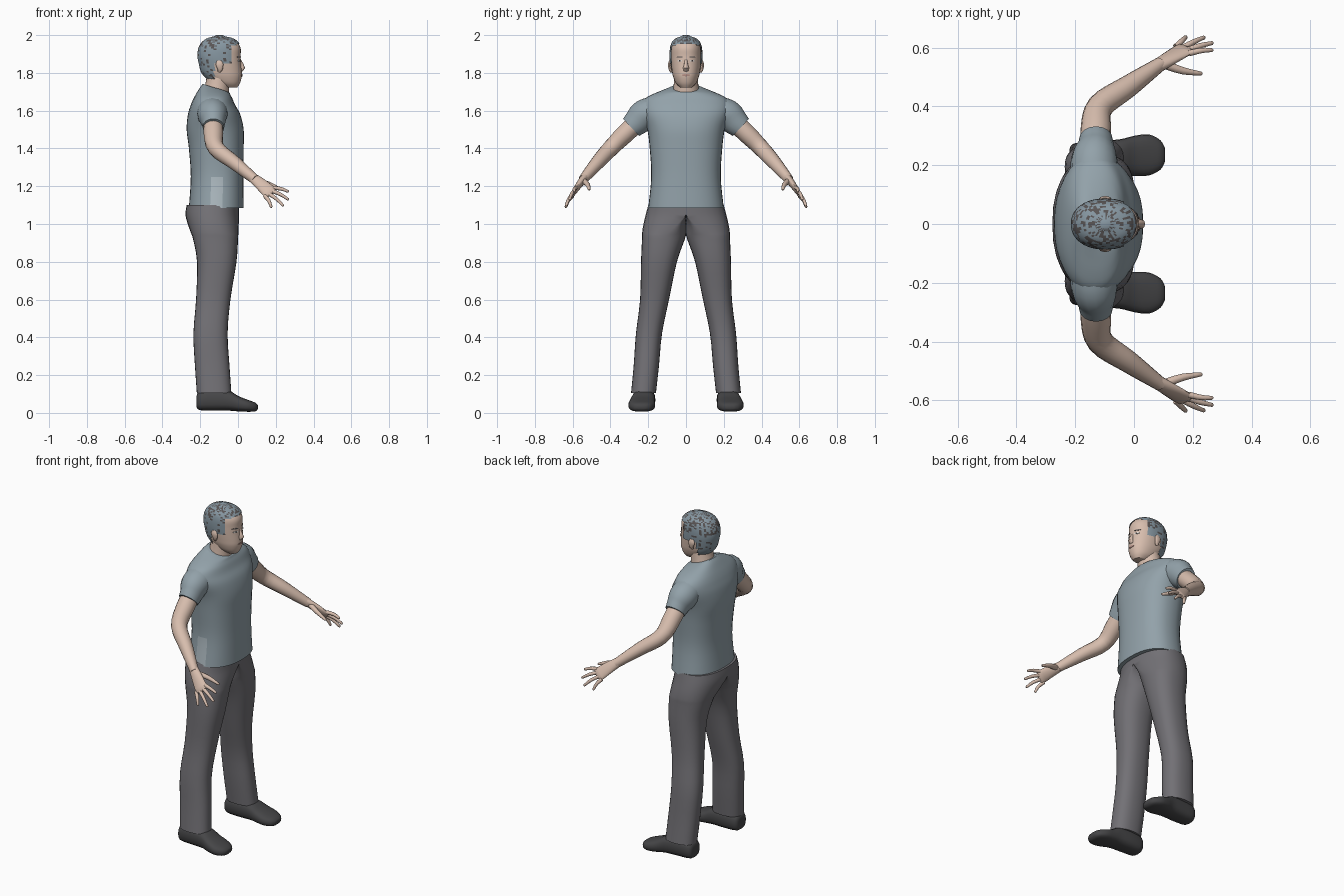
import bpy, bmesh, math, random
from mathutils import Vector

random.seed(4)
if "Cube" in bpy.data.objects:
    bpy.data.objects.remove(bpy.data.objects["Cube"])


def material(name, r, g, b):
    m = bpy.data.materials.new(name)
    m.use_nodes = True
    m.diffuse_color = (r, g, b, 1)
    bsdf = m.node_tree.nodes["Principled BSDF"]
    bsdf.inputs["Base Color"].default_value = (r, g, b, 1)
    bsdf.inputs["Roughness"].default_value = 0.8
    return m


skin = material("skin", .68, .51, .42)
shirt_blue = material("shirt blue grey", .29, .36, .40)
patch_blue = material("pale patch", .42, .49, .53)
trouser_grey = material("trouser grey", .17, .165, .18)
shoe_grey = material("shoe dark grey", .06, .06, .063)
hair_grey = material("hair slate", .24, .31, .36)
hair_dark = material("hair dark", .10, .09, .09)
eye_white = material("eye white", .75, .73, .70)
eye_dark = material("eye dark", .05, .04, .04)
lip_tone = material("lips", .45, .27, .23)


def resample(rows, k=4):
    """Smoothly interpolate rows of numbers, k steps per span."""
    out = []
    for i in range(len(rows) - 1):
        a, b = rows[i], rows[i + 1]
        p = rows[max(i - 1, 0)]
        q = rows[min(i + 2, len(rows) - 1)]
        for s in range(k):
            t = s / k
            out.append([.5 * (2 * B + (C - A) * t + (2 * A - 5 * B + 4 * C - D) * t * t
                              + (3 * B - A - 3 * C + D) * t ** 3)
                        for A, B, C, D in zip(p, a, b, q)])
    return out + [list(rows[-1])]


def loft(name, rings, mats, rule=None, caps=True, mirror=False):
    """Skin rings of points; rule(centre) gives a material index or None to skip."""
    bm = bmesh.new()
    vs = [[bm.verts.new(p) for p in r] for r in rings]
    n = len(rings[0])
    quads = [(a[i], a[(i + 1) % n], b[(i + 1) % n], b[i])
             for a, b in zip(vs, vs[1:]) for i in range(n)]
    if caps:
        quads += [vs[0], vs[-1]]
    for q in quads:
        if mirror and all(abs(v.co.y) < 1e-4 for v in q):
            continue
        index = rule(sum((v.co for v in q), Vector()) / len(q)) if rule else 0
        if index is not None:
            bm.faces.new(q).material_index = index
    bmesh.ops.remove_doubles(bm, verts=bm.verts, dist=1e-5)
    loose = [v for v in bm.verts if not v.link_faces]
    bmesh.ops.delete(bm, geom=loose, context='VERTS')
    bmesh.ops.recalc_face_normals(bm, faces=bm.faces)
    me = bpy.data.meshes.new(name)
    bm.to_mesh(me)
    bm.free()
    ob = bpy.data.objects.new(name, me)
    bpy.context.collection.objects.link(ob)
    for m in mats:
        me.materials.append(m)
    bpy.ops.object.select_all(action='DESELECT')
    bpy.context.view_layer.objects.active = ob
    ob.select_set(True)
    bpy.ops.object.shade_smooth_by_angle(angle=math.radians(50))
    if mirror:
        mod = ob.modifiers.new("mirror", 'MIRROR')
        mod.use_axis = (False, True, False)
    return ob


def power(v, e):
    return math.copysign(abs(v) ** e, v)


def level(z, x0, x1, hw, tilt=0, n=36, e=.85, grow=0):
    """Horizontal rounded ring, tilted so that its front drops."""
    c, h = (x0 + x1) / 2, (x1 - x0) / 2 + grow
    return [Vector((c + h * power(math.cos(a), e), (hw + grow) * power(math.sin(a), e),
                    z - tilt * math.cos(a)))
            for a in (2 * math.pi * i / n for i in range(n))]


def tube(path, side=(0, 0, 1), n=16):
    """Rings of (x, y, z, width radius, thickness radius) along a path."""
    pts = [Vector(p[:3]) for p in path]
    rings = []
    for i, p in enumerate(path):
        d = (pts[min(i + 1, len(pts) - 1)] - pts[max(i - 1, 0)]).normalized()
        u = Vector(side)
        u = (u - d * u.dot(d)).normalized()
        w = d.cross(u)
        rings.append([pts[i] + u * p[3] * math.cos(a) + w * p[4] * math.sin(a)
                      for a in (2 * math.pi * k / n for k in range(n))])
    return rings


def rounded(path, side=(0, 0, 1), n=10, k=3):
    """Resampled tube with a tapered tip."""
    rows = resample(path, k)
    a, b = Vector(rows[-2][:3]), Vector(rows[-1][:3])
    tip = b + (b - a).normalized() * rows[-1][4] * .6
    rows.append([*tip, rows[-1][3] * .5, rows[-1][4] * .5])
    return tube(rows, side, n)


# Shirt: body with a pale patch on one flank, then sleeves
body = [(1.085, -.26, .03, .2, 0), (1.25, -.25, .028, .184, 0), (1.4, -.26, .03, .192, 0),
        (1.5, -.272, .03, .205, 0), (1.58, -.265, .012, .23, 0), (1.63, -.25, -.015, .235, 0),
        (1.665, -.235, -.03, .215, 0), (1.69, -.218, -.04, .17, .006),
        (1.71, -.2, -.045, .115, .015), (1.72, -.185, -.05, .08, .022)]
loft("shirt_body", [level(*r) for r in resample(body)], [shirt_blue, patch_blue],
     lambda c: int(c.z < 1.25 and c.y < -.1 and abs(c.x + .125) < .03))
loft("sleeves", tube(resample([(-.135, .13, 1.615, .07, .08), (-.135, .215, 1.58, .082, .08),
                               (-.13, .26, 1.54, .072, .064), (-.13, .29, 1.512, .062, .057)])),
     [shirt_blue], mirror=True)

# Trousers: rings split at a middle line so the legs join at the crotch
legs = [(.105, -.218, -.035, .225, .066, .066), (.25, -.228, -.045, .21, .067, .067),
        (.42, -.236, -.055, .195, .07, .068), (.6, -.222, -.04, .167, .076, .077),
        (.8, -.217, -.008, .142, .096, .094), (.92, -.238, .0, .118, .115, .112),
        (.955, -.25, .002, .09, .142, .09), (1.0, -.266, .004, .045, .18, .045),
        (1.05, -.278, .006, 0, .213, 0), (1.1, -.272, .006, 0, .2, 0)]


def leg_ring(z, x0, x1, yc, wo, wi, n=28):
    ring = []
    for i in range(n):
        a = 2 * math.pi * i / n
        s = power(math.sin(a), .85)
        y = yc + (wo if s > 0 else wi) * s
        ring.append(Vector(((x0 + x1) / 2 + (x1 - x0) / 2 * power(math.cos(a), .85),
                            max(y, 0), z)))
    return ring


loft("trousers", [leg_ring(*r) for r in resample(legs, 3)], [trouser_grey], mirror=True)

# Shoes: sections along the foot (x, bottom, top, middle y, half width)
foot = [(-.22, .035, .085, .222, .03), (-.205, .015, .115, .222, .052),
        (-.13, .012, .125, .222, .06), (-.05, .012, .118, .226, .062),
        (.0, .008, .09, .232, .068), (.05, .006, .07, .235, .07),
        (.09, .008, .055, .235, .05), (.105, .02, .042, .235, .024)]
loft("shoes", [[Vector((x, y + w * power(math.cos(a), .8),
                        max((b + t) / 2 + (t - b) / 2 * power(math.sin(a), .7), 0)))
                for a in (2 * math.pi * i / 20 for i in range(20))]
               for x, b, t, y, w in resample(foot, 3)], [shoe_grey], mirror=True)

# Arms, palms and fingers
loft("arms", tube(resample([(-.13, .25, 1.545, .05, .05), (-.13, .32, 1.48, .05, .052),
                            (-.115, .4, 1.4, .044, .045), (-.02, .468, 1.325, .037, .038),
                            (.09, .545, 1.235, .026, .024)])), [skin], mirror=True)
across = Vector((.69, -.32, .65))
loft("palms", rounded([(.075, .535, 1.247, .026, .022), (.12, .563, 1.212, .034, .018),
                       (.175, .597, 1.163, .04, .012)], across, 16), [skin], mirror=True)
tips = {"index": (.265, .592, 1.172), "middle": (.266, .616, 1.13),
        "ring": (.238, .635, 1.098), "little": (.176, .636, 1.09)}
for i, (label, tip) in enumerate(tips.items()):
    base = Vector((.165, .592, 1.17)) + across * (.033 - .022 * i)
    mid = base.lerp(Vector(tip), .5) + Vector((.004, .004, .004))
    loft(label + "_fingers", rounded([(*base, .011, .011), (*mid, .0095, .0095),
                                      (*tip, .007, .007)]), [skin], mirror=True)
loft("thumbs", rounded([(.1, .545, 1.23, .016, .016), (.165, .522, 1.21, .013, .013),
                        (.228, .512, 1.183, .007, .007)]), [skin], mirror=True)

# Head and neck
head = [(1.722, -.075, -.005, .03), (1.745, -.13, .01, .053), (1.78, -.172, .02, .068),
        (1.81, -.192, .02, .074), (1.85, -.202, .016, .079), (1.89, -.209, .014, .081),
        (1.93, -.204, .014, .079), (1.96, -.188, -.002, .07), (1.982, -.16, -.03, .05),
        (1.994, -.12, -.075, .018)]
rows = resample(head)
loft("head", [level(*r, e=.92) for r in rows], [skin])
loft("neck", tube(resample([(-.12, 0, 1.67, .07, .075), (-.11, 0, 1.73, .064, .066),
                            (-.1, 0, 1.8, .062, .06)]), (1, 0, 0), 24), [skin])


def hair_rule(c):
    covered = (c.x < -.125 and c.z > 1.765) or (c.x < -.035 and c.z > 1.845) \
        or c.z > 1.948 + .12 * max(c.x + .02, 0)
    if not covered:
        return None
    return int(random.random() < (.35 if c.z > 1.9 else .1))


loft("hair", [level(*r, n=48, e=.92, grow=.006) for r in rows]
     + [level(2.0, -.115, -.08, .015, n=48)], [hair_grey, hair_dark], hair_rule)

# Face: nose, ears, eyes, brows and mouth
loft("nose", tube([(.008, 0, 1.872, .006, .007), (.018, 0, 1.845, .011, .01),
                   (.024, 0, 1.826, .014, .016), (.016, 0, 1.812, .008, .013)],
                  (1, 0, 0), 12), [skin])
loft("ears", tube(resample([(-.1, .078, 1.805, .008, .006), (-.095, .084, 1.82, .014, .008),
                            (-.098, .087, 1.845, .02, .008), (-.1, .084, 1.865, .012, .005)]),
                  (1, 0, 0), 12), [skin], mirror=True)


def face_plate(name, y, z, hy, hz, mat, depth, mirror=True):
    """Thin oval plate following the curve of the face."""
    rings = []
    for lift, s in ((-.003, 1), (depth, 1), (depth + .001, .3)):
        ring = []
        for k in range(14):
            a = 2 * math.pi * k / 14
            py = y + hy * s * math.cos(a)
            bulge = .109 * (1 - min(abs(py) / .08, 1) ** 2.15) ** .47
            ring.append(Vector((-.094 + bulge + lift, py, z + hz * s * math.sin(a))))
        rings.append(ring)
    loft(name, rings, [mat], mirror=mirror)


face_plate("eyes", .033, 1.864, .013, .005, eye_white, .003)
face_plate("irises", .033, 1.864, .004, .0045, eye_dark, .0045)
face_plate("brows", .034, 1.884, .017, .003, hair_dark, .003)
face_plate("mouth", 0, 1.788, .022, .006, lip_tone, .008, False)
